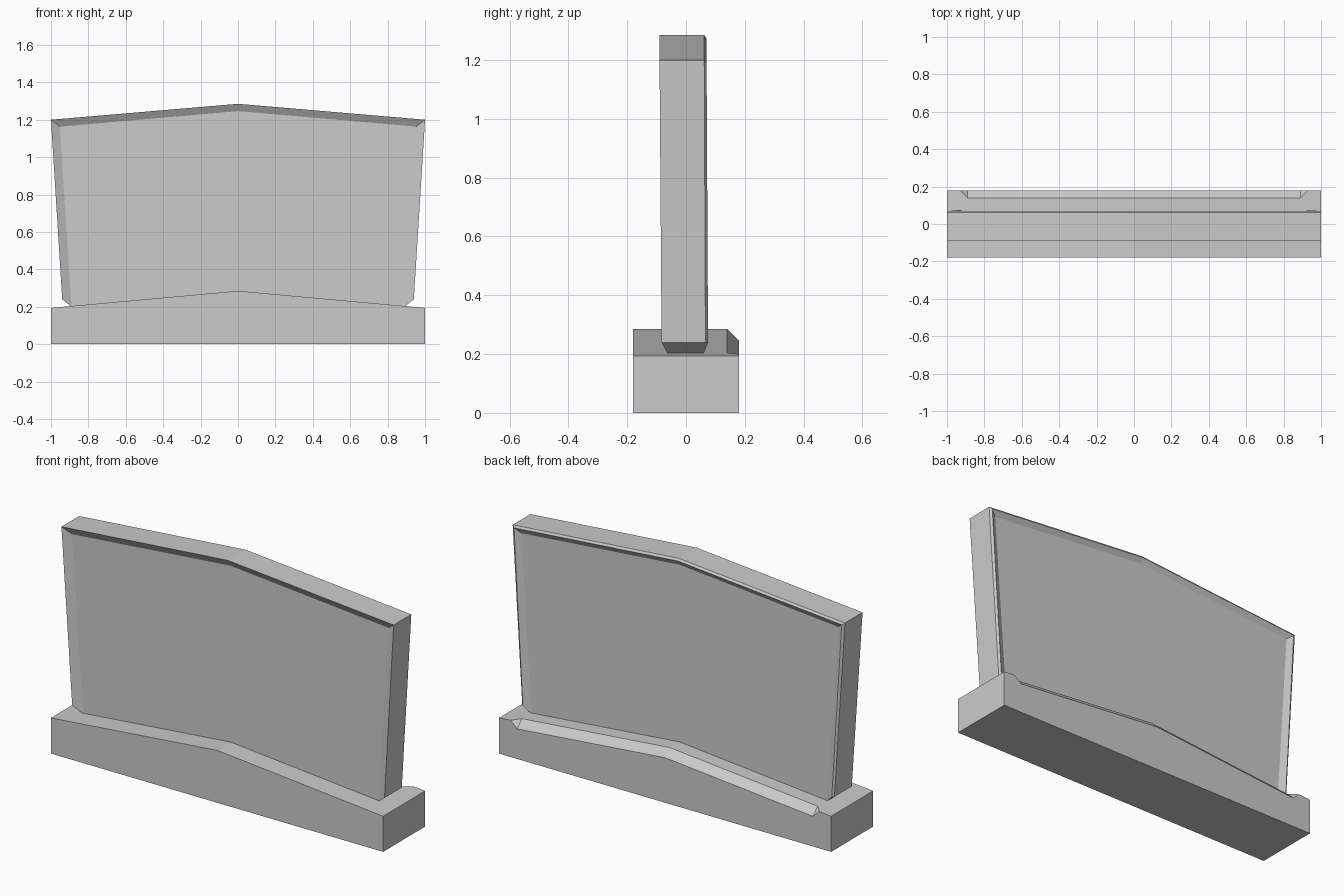
import bpy, bmesh

if "Cube" in bpy.data.objects:
    bpy.data.objects.remove(bpy.data.objects["Cube"])

stone = bpy.data.materials.new("light grey stone")
stone.diffuse_color = (0.6, 0.6, 0.6, 1)
stone.use_nodes = True
stone.node_tree.nodes["Principled BSDF"].inputs["Base Color"].default_value = stone.diffuse_color


def make_object(name, faces):
    """Build a flat shaded mesh from faces given as point lists."""
    bm = bmesh.new()
    for pts in faces:
        bm.faces.new([bm.verts.new(p) for p in pts])
    bmesh.ops.remove_doubles(bm, verts=bm.verts, dist=0.0005)
    bmesh.ops.recalc_face_normals(bm, faces=bm.faces)
    me = bpy.data.meshes.new(name)
    bm.to_mesh(me)
    bm.free()
    me.materials.append(stone)
    ob = bpy.data.objects.new(name, me)
    bpy.context.collection.objects.link(ob)


# Plinth: gabled block with a stopped chamfer along the rear top edge
D, C = 0.18, 0.04


def top(x):
    return 0.285 - 0.091 * abs(x)


half = [(1, top(1)), (0.93, top(0.93)), (0.89, top(0.89) - C)]
back = [(-1, 0), (1, 0)] + half + [(0, top(0) - C)]
back += [(-x, z) for x, z in reversed(half)]
front = [(-1, 0), (1, 0), (1, top(1)), (0, top(0)), (-1, top(1))]
faces = [[(x, D, z) for x, z in back],
         [(x, -D, z) for x, z in front],
         [(-1, -D, 0), (1, -D, 0), (1, D, 0), (-1, D, 0)]]
for s in (-1, 1):
    a = (s * 0.93, D, top(0.93))
    b = (s * 0.89, D - C, top(0.89))
    c = (s * 0.89, D, top(0.89) - C)
    mid = (0, D - C, top(0))
    faces += [
        [(s, -D, 0), (s, D, 0), (s, D, top(1)), (s, -D, top(1))],
        [(s, -D, top(1)), (s, D, top(1)), a, b, mid, (0, -D, top(0))],
        [a, b, c],
        [b, mid, (0, D, top(0) - C), c],
    ]
make_object("plinth", faces)


# Tablet: tapered gabled slab with sunken panels on both faces
def outline(bx, bz, tx, tz, peak, y_low, y_high):
    return [(bx, y_low, bz), (tx, y_high, tz), (0, y_high, peak),
            (-tx, y_high, tz), (-bx, y_low, bz)]


rings = [
    outline(0.89, 0.20, 0.953, 1.163, 1.246, -0.062, -0.066),
    outline(0.94, 0.24, 1.0, 1.2, 1.285, -0.083, -0.09),
    outline(0.94, 0.24, 1.0, 1.2, 1.285, 0.066, 0.062),
    outline(0.93, 0.24, 0.986, 1.19, 1.273, 0.075, 0.07),
    outline(0.89, 0.20, 0.953, 1.163, 1.246, 0.059, 0.053),
]
faces = [rings[0], rings[-1]]
for r, q in zip(rings, rings[1:]):
    faces += [[r[i], r[i + 1], q[i + 1], q[i]] for i in range(4)]
# undercut lower corners and buried underside
faces += [[r[0] for r in rings], [r[-1] for r in rings]]
faces.append([rings[0][0], rings[0][-1], rings[-1][-1], rings[-1][0]])
make_object("tablet", faces)
